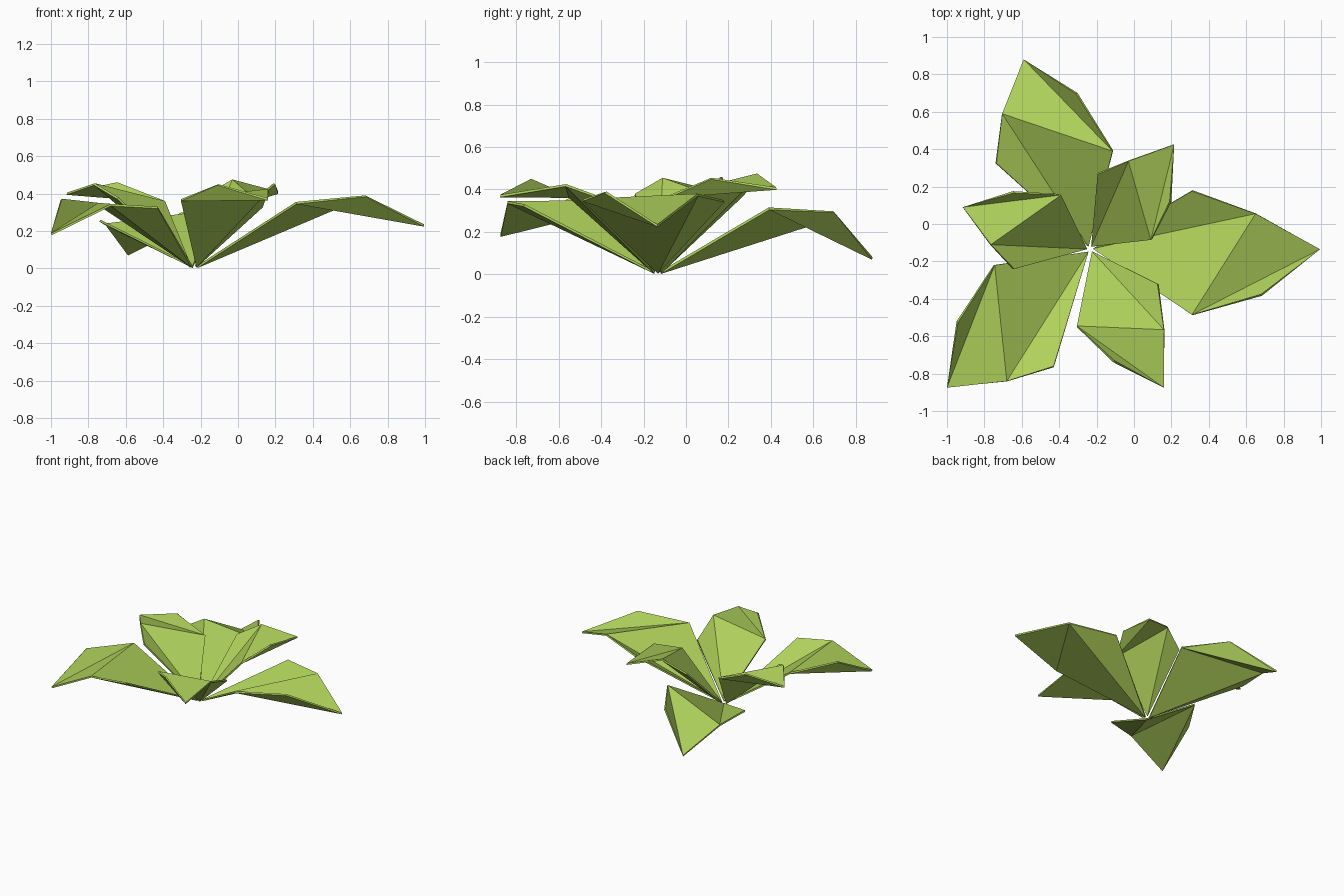
import bpy
import bmesh
from mathutils import Vector

cube = bpy.data.objects.get("Cube")
if cube:
    bpy.data.objects.remove(cube, do_unlink=True)

# One leaf green
green = bpy.data.materials.new("leaf_green")
green.use_nodes = True
colour = (0.43, 0.64, 0.105, 1)
green.diffuse_color = colour
bsdf = green.node_tree.nodes["Principled BSDF"]
bsdf.inputs["Base Color"].default_value = colour
bsdf.inputs["Roughness"].default_value = 0.8

THICKNESS = 0.012
ROOT = Vector((-0.235, -0.135, 0.013))

# Outline of each leaf, counter-clockwise from the root:
# first wide corner, outer corner, tip, crease end, second wide corner
LEAVES = {
    "leaf_right_side": [(0.31, -0.485, 0.355), (0.68, -0.375, 0.39), (0.995, -0.135, 0.235),
                        (0.65, 0.055, 0.38), (0.31, 0.175, 0.35)],
    "leaf_front": [(-0.305, -0.545, 0.37), (-0.105, -0.73, 0.45), (0.16, -0.875, 0.375),
                   (0.16, -0.565, 0.425), (0.125, -0.32, 0.335)],
    "leaf_front_corner": [(-0.745, -0.22, 0.35), (-0.94, -0.525, 0.372), (-1.0, -0.875, 0.188),
                          (-0.68, -0.84, 0.345), (-0.43, -0.76, 0.33)],
    "leaf_far_side": [(-0.39, 0.155, 0.36), (-0.645, 0.165, 0.46), (-0.915, 0.09, 0.405),
                      (-0.765, -0.11, 0.455), (-0.64, -0.24, 0.38)],
    "leaf_back_corner": [(-0.115, 0.39, 0.315), (-0.31, 0.695, 0.297), (-0.59, 0.88, 0.08),
                         (-0.705, 0.59, 0.24), (-0.735, 0.325, 0.26)],
    "leaf_back": [(0.09, -0.085, 0.37), (0.19, 0.12, 0.455), (0.215, 0.425, 0.41),
                  (-0.03, 0.335, 0.475), (-0.195, 0.265, 0.38)],
}


def make_leaf(name, outline):
    """Folded leaf: a V-shaped channel, a bent tip and one turned-up edge."""
    outward = Vector(outline[3]) - ROOT
    outward.z = 0
    base = ROOT + outward.normalized() * 0.015
    bm = bmesh.new()
    root, wide, outer, tip, crease, side = [bm.verts.new(p) for p in [base] + outline]
    for tri in ((root, wide, crease), (root, crease, side),
                (wide, tip, crease), (wide, outer, tip)):
        bm.faces.new(tri)
    mesh = bpy.data.meshes.new(name)
    bm.to_mesh(mesh)
    bm.free()
    mesh.materials.append(green)
    leaf = bpy.data.objects.new(name, mesh)
    bpy.context.collection.objects.link(leaf)
    # Thin blade, thickened downwards
    solid = leaf.modifiers.new("blade_thickness", 'SOLIDIFY')
    solid.thickness = THICKNESS
    solid.offset = -1


for leaf_name, points in LEAVES.items():
    make_leaf(leaf_name, points)
